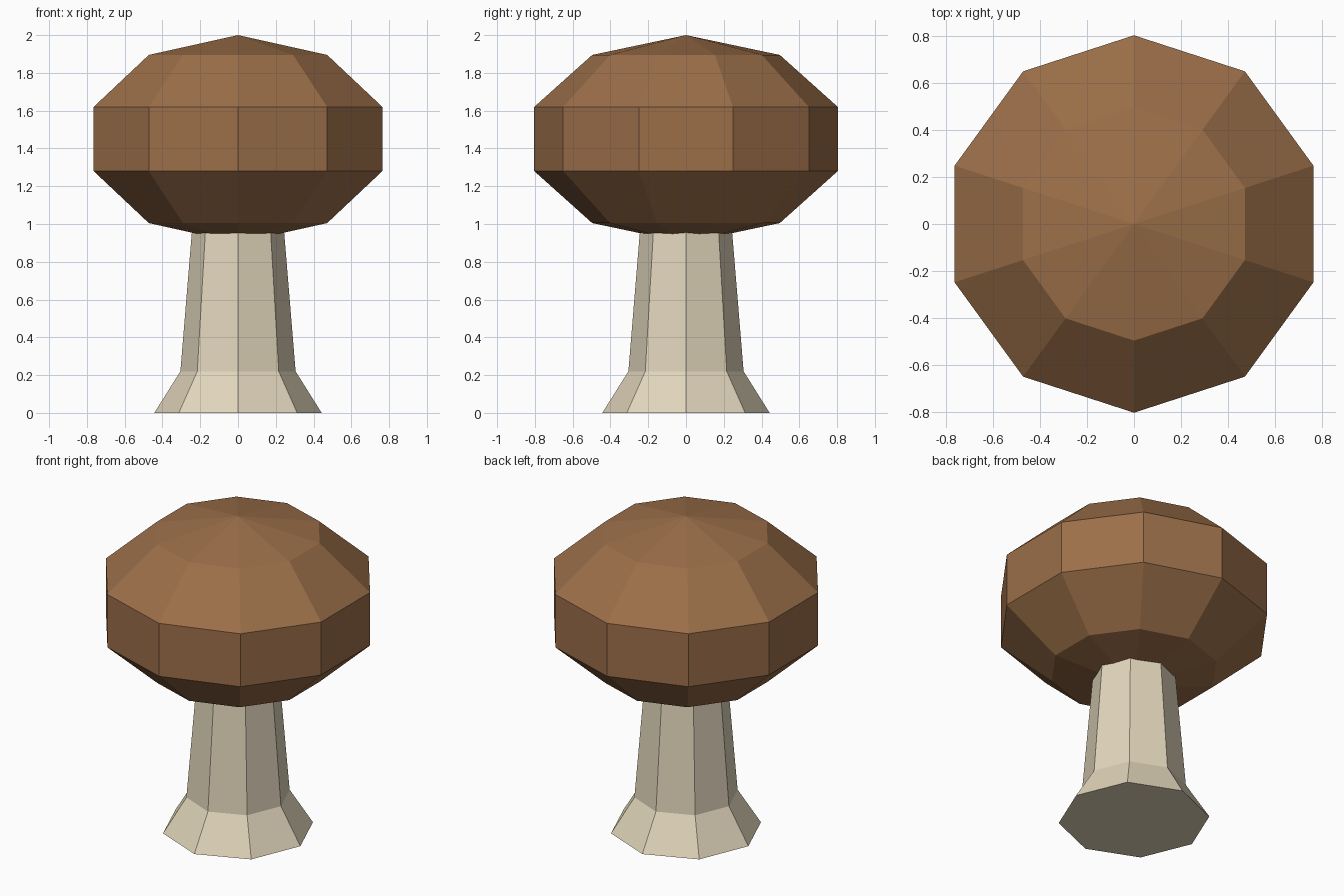
import bpy
import bmesh
from math import sin, cos, pi

if "Cube" in bpy.data.objects:
    bpy.data.objects.remove(bpy.data.objects["Cube"], do_unlink=True)


def make_material(name, rgb):
    mat = bpy.data.materials.new(name)
    mat.use_nodes = True
    color = (*rgb, 1.0)
    mat.diffuse_color = color
    mat.node_tree.nodes["Principled BSDF"].inputs["Base Color"].default_value = color
    return mat


def lathe(name, profile, sides, start, mat):
    """Flat-faced turned solid from (radius, z) points, closed at both ends."""
    bm = bmesh.new()
    rings = []
    for r, z in profile:
        count = sides if r > 0 else 1
        angles = [start + 2 * pi * i / sides for i in range(count)]
        rings.append([bm.verts.new((r * cos(a), r * sin(a), z)) for a in angles])
    for low, high in zip(rings, rings[1:]):
        for i in range(sides):
            j = (i + 1) % sides
            corners = [low[i % len(low)], low[j % len(low)],
                       high[j % len(high)], high[i % len(high)]]
            bm.faces.new(list(dict.fromkeys(corners)))
    for ring in (rings[0], rings[-1]):
        if len(ring) > 1:
            bm.faces.new(ring)
    bmesh.ops.recalc_face_normals(bm, faces=bm.faces[:])
    mesh = bpy.data.meshes.new(name)
    bm.to_mesh(mesh)
    bm.free()
    mesh.materials.append(mat)
    obj = bpy.data.objects.new(name, mesh)
    bpy.context.collection.objects.link(obj)
    return obj


cap_brown = make_material("cap brown", (0.33, 0.158, 0.066))
stem_cream = make_material("stem cream", (0.76, 0.67, 0.50))

# Stem with a flared foot, its top buried in the cap
lathe("stem", [(0.443, 0), (0.305, 0.22), (0.235, 1.07)], 8, 0, stem_cream)

# Cap: squashed ten-sided ball with five bands
RADIUS, HALF_HEIGHT, CENTRE, BANDS = 0.845, 0.55, 1.45, 5
cap_profile = [(0, CENTRE - HALF_HEIGHT)]
for k in range(1, BANDS):
    t = pi * k / BANDS
    cap_profile.append((RADIUS * sin(t), CENTRE - HALF_HEIGHT * cos(t)))
cap_profile.append((0, CENTRE + HALF_HEIGHT))
lathe("cap", cap_profile, 10, pi / 10, cap_brown)
